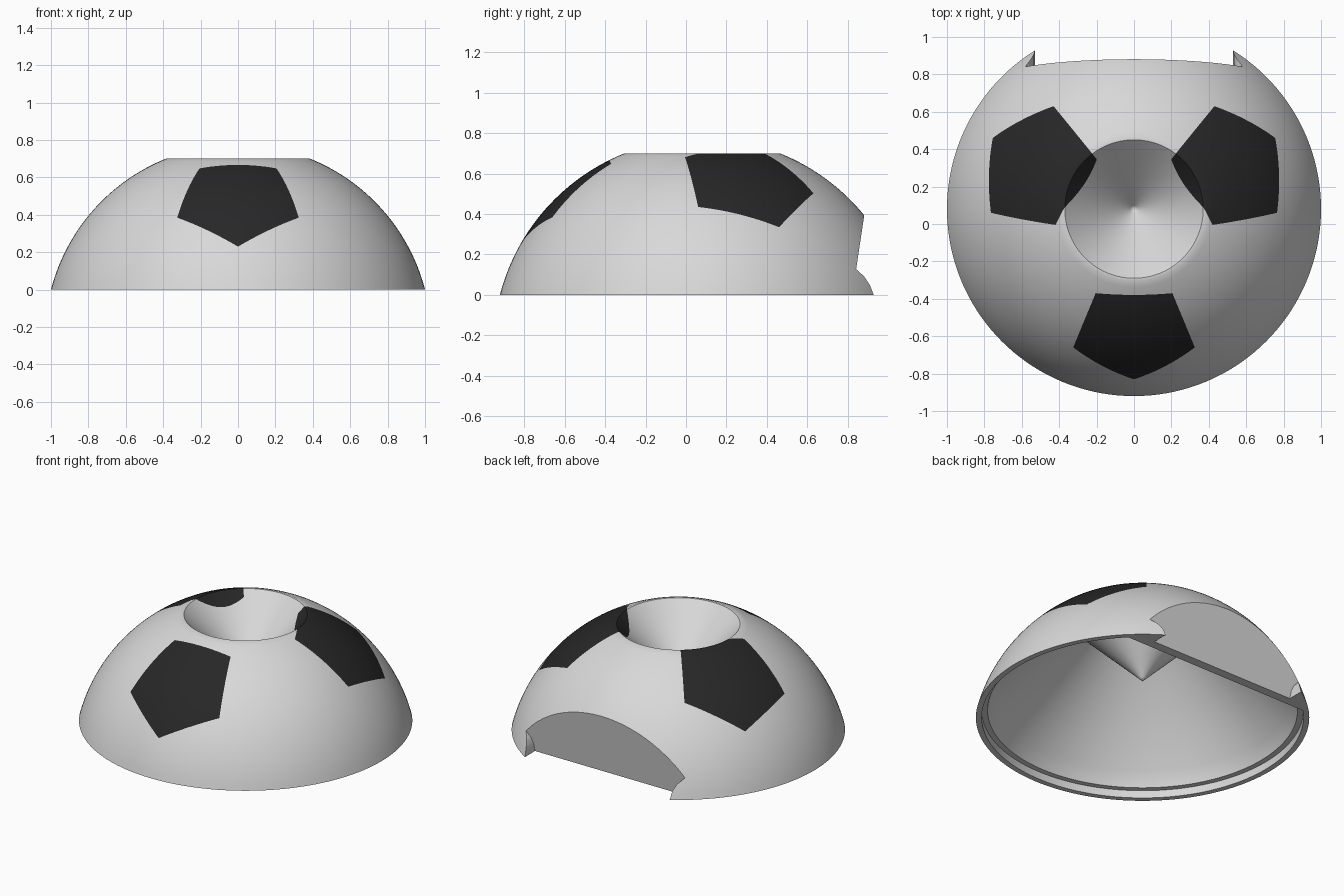
import bpy
import bmesh
import math
from mathutils import Vector

if "Cube" in bpy.data.objects:
    bpy.data.objects.remove(bpy.data.objects["Cube"], do_unlink=True)

AXIS_Y = 0.08                      # dome axis position
CENTRE = Vector((0, AXIS_Y, -0.259))   # centre of the dome's sphere
RADIUS = math.hypot(1, CENTRE.z)


def material(name, value):
    mat = bpy.data.materials.new(name)
    mat.use_nodes = True
    colour = (value, value, value, 1)
    mat.diffuse_color = colour
    mat.node_tree.nodes["Principled BSDF"].inputs["Base Color"].default_value = colour
    return mat


def add_object(name, bm):
    bmesh.ops.recalc_face_normals(bm, faces=bm.faces[:])
    mesh = bpy.data.meshes.new(name)
    bm.to_mesh(mesh)
    bm.free()
    obj = bpy.data.objects.new(name, mesh)
    bpy.context.collection.objects.link(obj)
    return obj


def revolve(name, profile, steps=144):
    """Solid of revolution from (radius, height) points."""
    bm = bmesh.new()
    verts = [bm.verts.new((r, AXIS_Y, z)) for r, z in profile]
    edges = [bm.edges.new(pair) for pair in zip(verts, verts[1:])]
    bmesh.ops.spin(bm, geom=verts + edges, cent=(0, AXIS_Y, 0), axis=(0, 0, 1),
                   angle=math.tau, steps=steps)
    bmesh.ops.remove_doubles(bm, verts=bm.verts[:], dist=0.0001)
    return add_object(name, bm)


def back_block(name, y0, side):
    """Block behind a leaning plane; side holds (x, z) points going up."""
    outline = side + [(-x, z) for x, z in reversed(side)]
    bm = bmesh.new()
    near = [bm.verts.new((x, y0 + 0.15 * z, z)) for x, z in outline]
    far = [bm.verts.new((x, 1.5, z)) for x, z in outline]
    bm.faces.new(near)
    bm.faces.new(far[::-1])
    for i in range(len(outline)):
        bm.faces.new((near[i - 1], near[i], far[i], far[i - 1]))
    return add_object(name, bm)


def subtract(obj, cutter):
    cutter.hide_render = True
    mod = obj.modifiers.new("cut", 'BOOLEAN')
    mod.operation = 'DIFFERENCE'
    mod.solver = 'EXACT'
    mod.object = cutter
    bpy.context.view_layer.update()
    graph = bpy.context.evaluated_depsgraph_get()
    mesh = bpy.data.meshes.new_from_object(obj.evaluated_get(graph))
    obj.modifiers.clear()
    obj.data = mesh
    bpy.data.objects.remove(cutter, do_unlink=True)


def paint_pentagon(bm, corners):
    """Cut a pentagon into the upward faces and give it the dark colour."""
    rays = []
    for x, y in corners:
        y -= AXIS_Y
        rays.append(Vector((x, y, math.sqrt(RADIUS ** 2 - x * x - y * y))))
    middle = sum(rays, Vector()).normalized()
    bm.normal_update()
    faces = [f for f in bm.faces if f.normal.z > 0.05
             and (f.calc_center_median() - CENTRE).angle(middle) < 0.65]
    for a, b in zip(rays, rays[1:] + rays[:1]):
        normal = a.cross(b).normalized()
        if normal.dot(middle) < 0:
            normal.negate()
        geom = set(faces)
        for f in faces:
            geom.update(f.edges)
            geom.update(f.verts)
        cut = bmesh.ops.bisect_plane(bm, geom=list(geom), dist=0.00001,
                                     plane_co=CENTRE, plane_no=normal)
        pieces = [g for g in cut["geom"] if isinstance(g, bmesh.types.BMFace)]
        faces = [f for f in pieces
                 if (f.calc_center_median() - CENTRE).dot(normal) > 0]
    for f in faces:
        f.material_index = 1


# Outer dome with a narrow flat lip and a funnel sunk into its top
low = math.asin(-CENTRE.z / RADIUS)
high = math.acos(0.385 / RADIUS)
arc = [low + (high - low) * i / 28 for i in range(29)]
outline = [(RADIUS * math.cos(a), CENTRE.z + RADIUS * math.sin(a)) for a in arc]
funnel = [(r, 0.33 + r) for r in (0.37, 0.25, 0.12, 0.02, 0)]
dome = revolve("dome_shell", [(0, 0)] + outline + funnel)

# Stepped hollow underneath, closed by a wall behind the flat back
tip = [(r, 0.25 + r) for r in (0.38, 0.25, 0.12, 0.02, 0)]
hollow = revolve("hollow_cutter", [(0, -0.1), (0.965, -0.1), (0.965, 0.05), (0.93, 0.05),
                                   (0.89, 0.145)] + tip)
subtract(hollow, back_block("wall_block", 0.762, [(1.5, -0.2), (1.5, 1)]))
subtract(dome, hollow)

# Flat leaning back with a small curved horn left on each side
horn = [(0.53, -0.2), (0.53, 0), (0.535, 0.05), (0.55, 0.09), (0.58, 0.125), (1, 0.2), (1, 1)]
subtract(dome, back_block("back_cutter", 0.822, horn))

# Materials go on first, so the face indices below are kept
dome.data.materials.clear()
dome.data.materials.append(material("light_grey", 0.69))
dome.data.materials.append(material("soft_black", 0.02))

# Three dark pentagons
side = [(0.43, 0.63), (0.755, 0.46), (0.765, 0.06), (0.42, -0.005), (0.21, 0.36)]
front = [(0.205, -0.37), (0.325, -0.66), (0, -0.83), (-0.325, -0.66), (-0.205, -0.37)]
bm = bmesh.new()
bm.from_mesh(dome.data)
for f in bm.faces:
    f.material_index = 0
    f.smooth = True
for corners in (front, side, [(-x, y) for x, y in side]):
    paint_pentagon(bm, corners)
bm.to_mesh(dome.data)
bm.free()
dome.data.set_sharp_from_angle(angle=math.radians(30))
